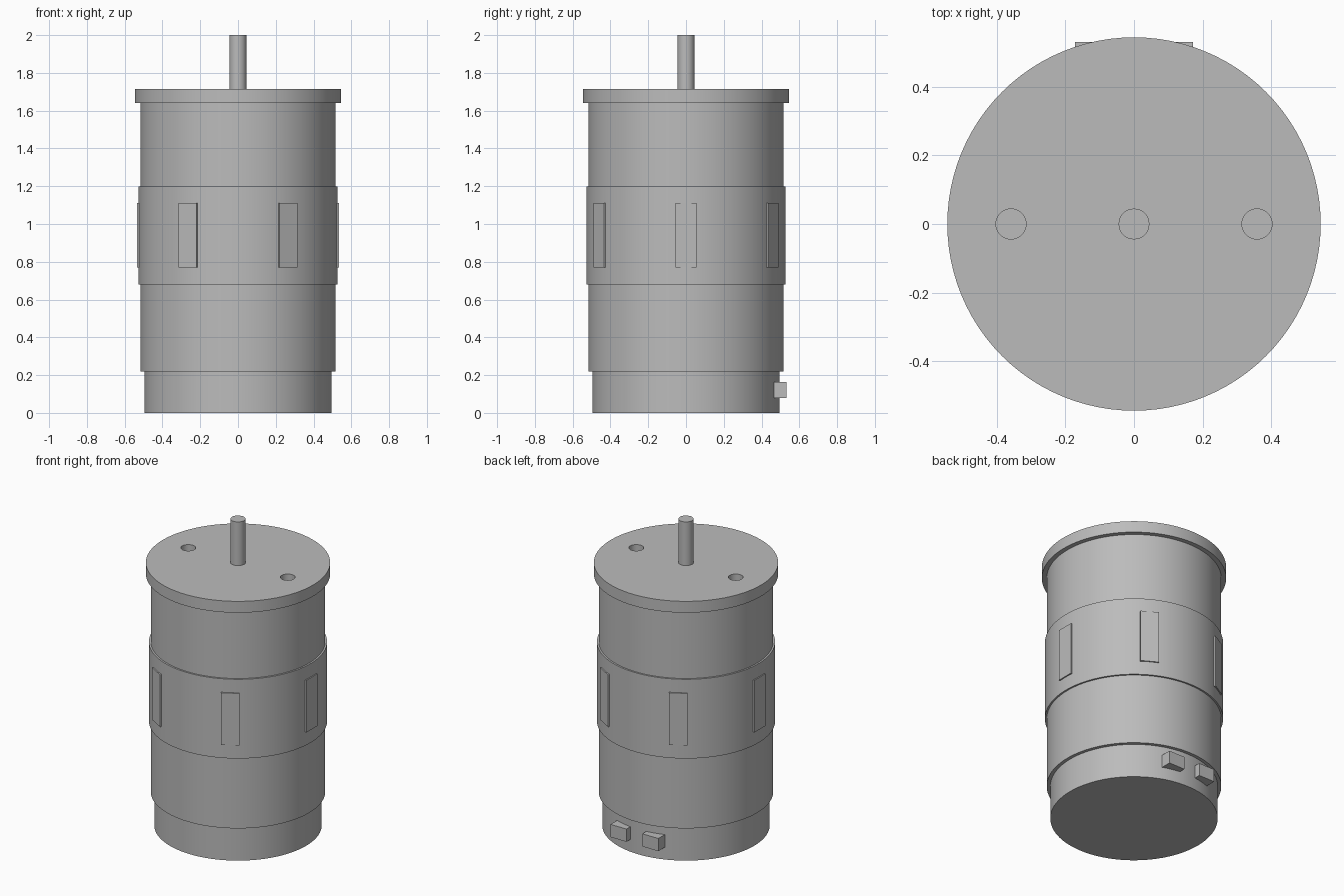
import bpy, bmesh, math
from mathutils import Matrix

if "Cube" in bpy.data.objects:
    bpy.data.objects.remove(bpy.data.objects["Cube"])

SEGMENTS = 96
grey = bpy.data.materials.new("metal_grey")
grey.diffuse_color = (0.5, 0.5, 0.5, 1)
grey.use_nodes = True
grey.node_tree.nodes["Principled BSDF"].inputs["Base Color"].default_value = grey.diffuse_color


def add_object(name, bm):
    bmesh.ops.recalc_face_normals(bm, faces=bm.faces)
    mesh = bpy.data.meshes.new(name)
    bm.to_mesh(mesh)
    bm.free()
    mesh.materials.append(grey)
    obj = bpy.data.objects.new(name, mesh)
    bpy.context.collection.objects.link(obj)
    return obj


def smooth(obj):
    bpy.ops.object.select_all(action='DESELECT')
    obj.select_set(True)
    bpy.context.view_layer.objects.active = obj
    bpy.ops.object.shade_smooth_by_angle(angle=math.radians(30))


def lathe(name, profile, x=0.0, segments=SEGMENTS):
    """Closed solid of revolution from (radius, height) points."""
    bm = bmesh.new()
    rings = []
    for r, z in profile:
        rings.append([bm.verts.new((x + r * math.cos(2 * math.pi * i / segments),
                                    r * math.sin(2 * math.pi * i / segments), z))
                      for i in range(segments)])
    for a, b in zip(rings, rings[1:]):
        for i in range(segments):
            j = (i + 1) % segments
            bm.faces.new((a[i], a[j], b[j], b[i]))
    bm.faces.new(rings[0])
    bm.faces.new(rings[-1])
    return add_object(name, bm)


def box(name, lo, hi, angle=0.0):
    """Box between two corners, turned about the vertical axis."""
    bm = bmesh.new()
    size = [h - l for l, h in zip(lo, hi)]
    centre = [(h + l) / 2 for l, h in zip(lo, hi)]
    matrix = (Matrix.Rotation(angle, 4, 'Z') @ Matrix.Translation(centre)
              @ Matrix.Diagonal((*size, 1)))
    bmesh.ops.create_cube(bm, size=1, matrix=matrix)
    return add_object(name, bm)


# Stepped housing: narrow base, main can and raised middle band
housing = lathe("housing", [(0.495, 0), (0.495, 0.22), (0.516, 0.22), (0.516, 0.681),
                            (0.527, 0.681), (0.527, 1.198), (0.516, 1.198), (0.516, 1.641)])
smooth(housing)

# Mounting flange with two screw holes
flange = lathe("flange", [(0.545, 1.641), (0.545, 1.715)])
for side in (-1, 1):
    cutter = lathe("hole_cutter", [(0.044, 1.65), (0.044, 1.8)], x=side * 0.359, segments=32)
    cut = flange.modifiers.new("screw_hole", 'BOOLEAN')
    cut.operation = 'DIFFERENCE'
    cut.solver = 'EXACT'
    cut.object = cutter
    bpy.context.view_layer.objects.active = flange
    bpy.ops.object.modifier_apply(modifier=cut.name)
    bpy.data.objects.remove(cutter)
smooth(flange)

# Output shaft
smooth(lathe("shaft", [(0.045, 1.715), (0.045, 2.0)], segments=32))

# Six flat plates around the middle band
for i in range(6):
    box("side_plate", (0.51, -0.055, 0.77), (0.534, 0.055, 1.11), math.radians(60 * i))

# Pair of terminals low on the back
for side in (-1, 1):
    box("terminal", (side * 0.115 - 0.0575, 0.465, 0.08), (side * 0.115 + 0.0575, 0.532, 0.163))
